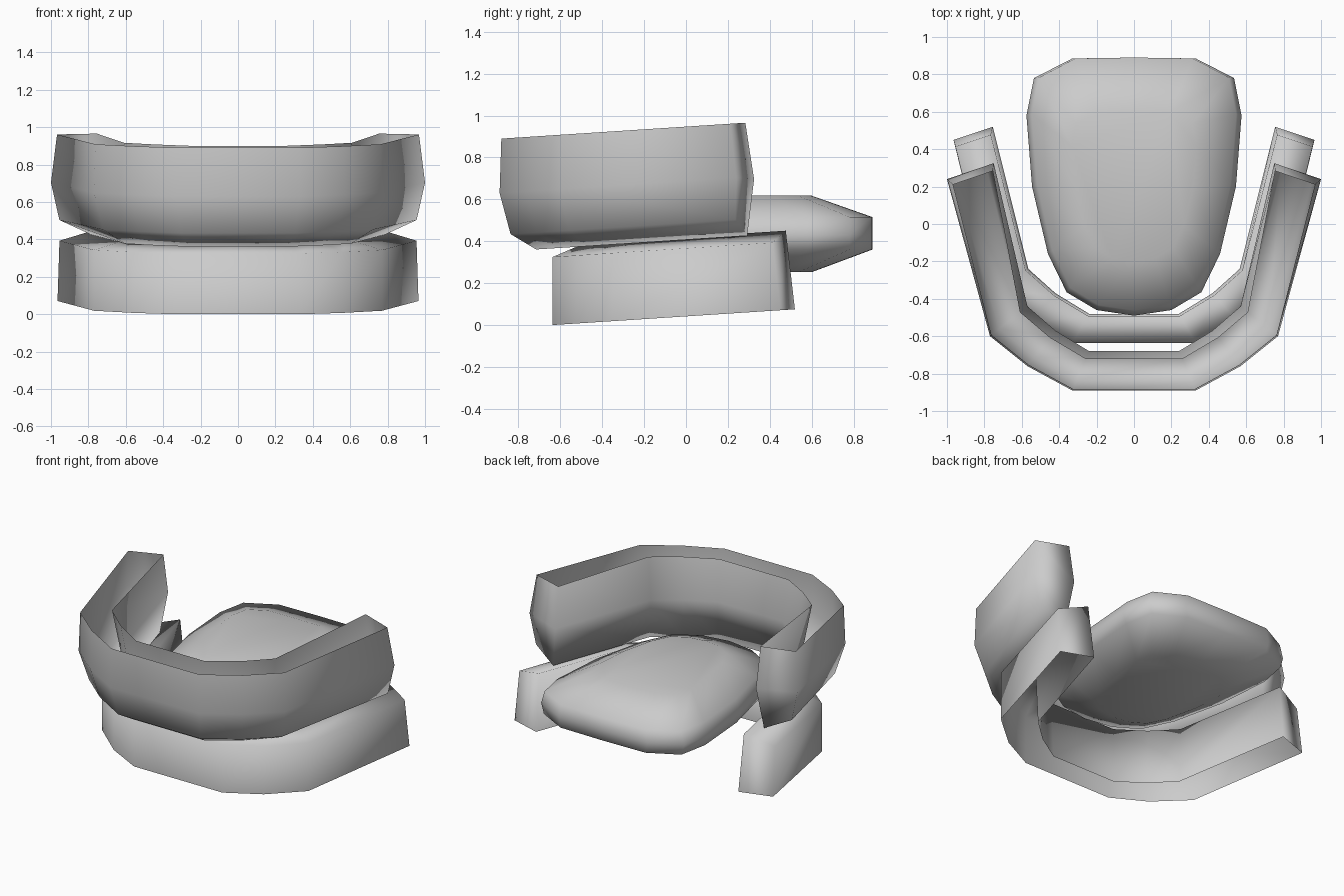
import bpy, bmesh
from mathutils import Vector

if "Cube" in bpy.data.objects:
    bpy.data.objects.remove(bpy.data.objects["Cube"])

SLOPE = 0.065  # both jaws rise gently toward the back

grey = bpy.data.materials.new("light_grey")
grey.diffuse_color = (0.6, 0.6, 0.6, 1)
grey.use_nodes = True
grey.node_tree.nodes["Principled BSDF"].inputs["Base Color"].default_value = grey.diffuse_color


def finish(name, bm):
    bmesh.ops.recalc_face_normals(bm, faces=bm.faces)
    for f in bm.faces:
        f.smooth = True
    mesh = bpy.data.meshes.new(name)
    bm.to_mesh(mesh)
    bm.free()
    ob = bpy.data.objects.new(name, mesh)
    bpy.context.collection.objects.link(ob)
    mesh.materials.append(grey)


def mirrored(half):
    return [(-x, y) for x, y in reversed(half)] + half


def arch(name, outer, inner, section, lean):
    """Sweep an open section along a U, leaving the gum side hollow.
    Section: share from outer to inner, the same at the ends, height, end push."""
    bm = bmesh.new()
    rings = []
    path = list(zip(mirrored(outer), mirrored(inner)))
    for i, (o, n) in enumerate(path):
        o, n = Vector(o), Vector(n)
        ring = []
        for t, t_end, z, push in section:
            at_end = i in (0, len(path) - 1)
            p = o.lerp(n, t_end if at_end else t)
            if at_end:
                p.y += push
            ring.append(bm.verts.new((p.x, p.y, z + lean * p.y)))
        rings.append(ring)
    for a, b in zip(rings, rings[1:]):
        for k in range(len(section) - 1):
            bm.faces.new((a[k], a[k + 1], b[k + 1], b[k]))
    # End caps, split into strips from outside to inside
    for r in (rings[0], rings[-1]):
        n = len(r)
        for k in range(n // 2 - 1):
            bm.faces.new((r[k], r[k + 1], r[n - 2 - k], r[n - 1 - k]))
    finish(name, bm)


# Upper teeth: hollow trough narrowing to a biting edge, open at the top
arch("upper_teeth",
     [(0.33, -0.89), (0.57, -0.76), (0.77, -0.60), (1.00, 0.24)],
     [(0.24, -0.68), (0.42, -0.57), (0.57, -0.44), (0.75, 0.325)],
     [(0.04, 0.13, 0.947, -0.04), (0.0, 0.0, 0.688, 0.0), (0.25, 0.18, 0.488, -0.02),
      (0.83, 0.85, 0.407, -0.02), (1.0, 1.0, 0.675, 0.0), (0.80, 0.98, 0.947, -0.04)],
     SLOPE)

# Lower teeth: hollow block open at the bottom, its top rising toward the inside
arch("lower_teeth",
     [(0.33, -0.637), (0.56, -0.525), (0.77, -0.35), (0.965, 0.45)],
     [(0.24, -0.48), (0.42, -0.37), (0.565, -0.24), (0.755, 0.52)],
     [(0.0, 0.0, 0.041, 0.0), (0.0, 0.05, 0.366, -0.04), (0.93, 0.95, 0.419, -0.04),
      (1.0, 1.0, 0.041, 0.0)], SLOPE)

# Tongue: rings of one outline, each scaled about its own point on the centre line
half = [(0, -0.49), (0.20, -0.46), (0.36, -0.365), (0.46, -0.16),
        (0.545, 0.20), (0.575, 0.58), (0.535, 0.78), (0.33, 0.885), (0, 0.89)]
outline = half + [(-x, y) for x, y in half[-2:0:-1]]
levels = [(0.58, 0.58, 0.2, 0.252), (0.96, 0.985, 0.89, 0.36), (1.0, 1.0, 0.89, 0.43),
          (0.95, 0.98, 0.89, 0.515), (0.58, 0.58, 0.2, 0.617)]
bm = bmesh.new()
rings = [[bm.verts.new((x * sx, c + (y - c) * sy, z)) for x, y in outline]
         for sx, sy, c, z in levels]
for a, b in zip(rings, rings[1:]):
    for k in range(len(outline)):
        m = (k + 1) % len(outline)
        bm.faces.new((a[k], a[m], b[m], b[k]))
bm.faces.new(rings[0])
bm.faces.new(rings[-1])
finish("tongue", bm)
